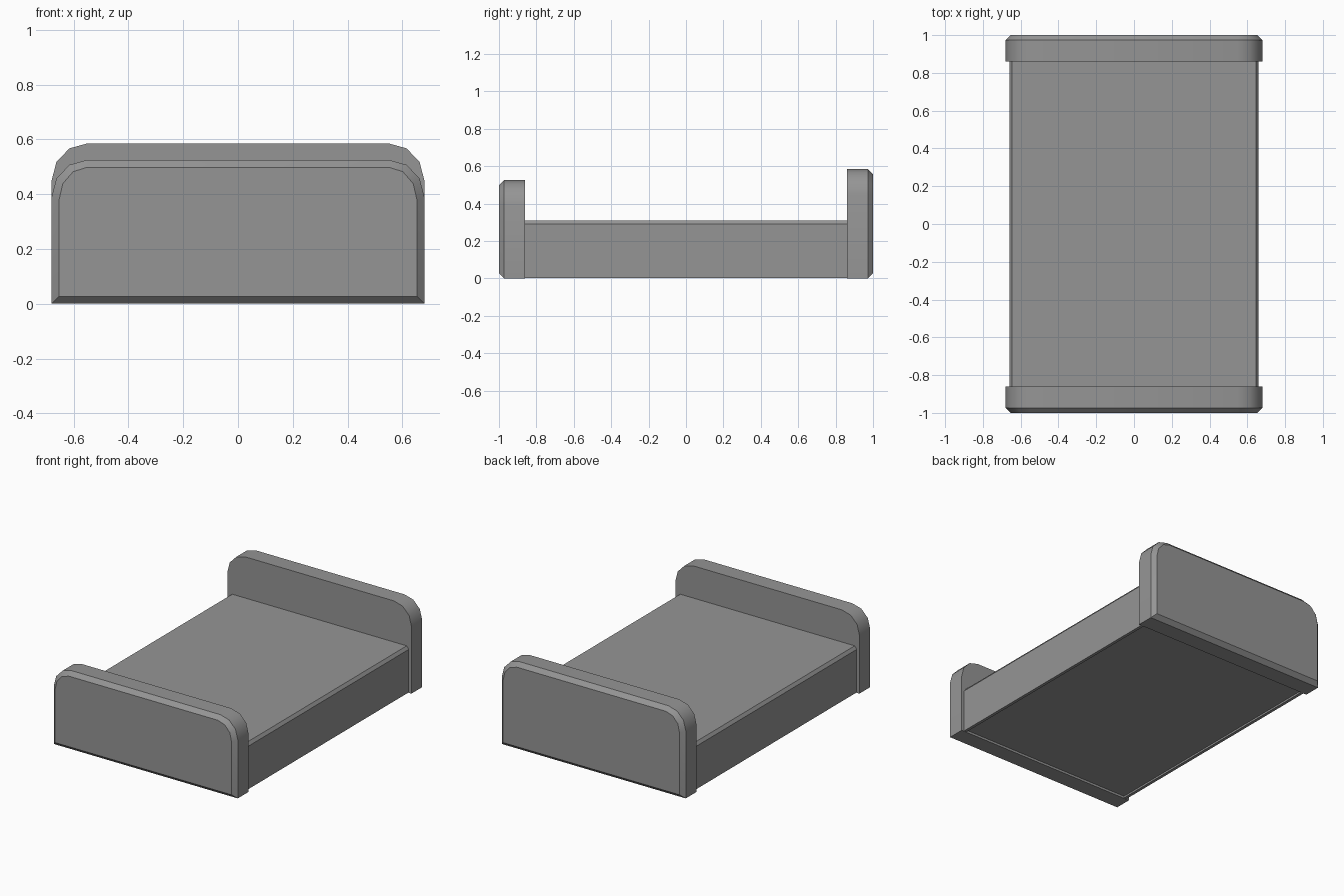
import bpy
import bmesh
import math

default = bpy.data.objects.get("Cube")
if default:
    bpy.data.objects.remove(default, do_unlink=True)

# Single plain grey for the whole bed
grey = bpy.data.materials.new("plain grey")
grey.use_nodes = True
colour = (0.3, 0.3, 0.3, 1)
grey.diffuse_color = colour
grey.node_tree.nodes["Principled BSDF"].inputs["Base Color"].default_value = colour


def mirrored(half):
    """Complete a right-hand outline with its mirror image."""
    return half + [(-x, z) for x, z in reversed(half)]


def loft(name, rings):
    """Skin matching outlines, each given as (y, [(x, z), ...]), and cap the ends."""
    bm = bmesh.new()
    loops = [[bm.verts.new((x, y, z)) for x, z in pts] for y, pts in rings]
    for a, b in zip(loops, loops[1:]):
        for i in range(len(a)):
            j = (i + 1) % len(a)
            bm.faces.new((a[i], a[j], b[j], b[i]))
    bm.faces.new(loops[0])
    bm.faces.new(loops[-1])
    bmesh.ops.recalc_face_normals(bm, faces=bm.faces)
    mesh = bpy.data.meshes.new(name)
    bm.to_mesh(mesh)
    bm.free()
    mesh.materials.append(grey)
    obj = bpy.data.objects.new(name, mesh)
    bpy.context.collection.objects.link(obj)
    return obj


def board_outline(top, inset=0.0):
    """Upright panel with rounded upper corners, shrunk by inset on every side."""
    side, rx, rz = 0.68 - inset, 0.13 - inset, 0.135 - inset * 0.6
    half = [(side, inset)]
    for step in range(4):
        a = math.radians(30 * step)
        half.append((side - rx * (1 - math.cos(a)),
                     top - inset - rz * (1 - math.sin(a))))
    return mirrored(half)


def end_board(name, facing, top):
    """Board with a chamfered outer face; facing is -1 for front, 1 for back."""
    obj = loft(name, [(facing * 0.86, board_outline(top)),
                      (facing * 0.973, board_outline(top)),
                      (facing * 1.0, board_outline(top, 0.027))])
    bpy.ops.object.select_all(action="DESELECT")
    bpy.context.view_layer.objects.active = obj
    obj.select_set(True)
    bpy.ops.object.shade_smooth_by_angle(angle=math.radians(35))


end_board("footboard", -1, 0.525)
end_board("headboard", 1, 0.585)

# Mattress base with softened top edges and a shallow recess underneath
base = mirrored([(0.64, 0.015), (0.64, 0.003), (0.66, 0.003),
                 (0.66, 0.29), (0.645, 0.31)])
loft("mattress_base", [(-0.87, base), (0.87, base)])
